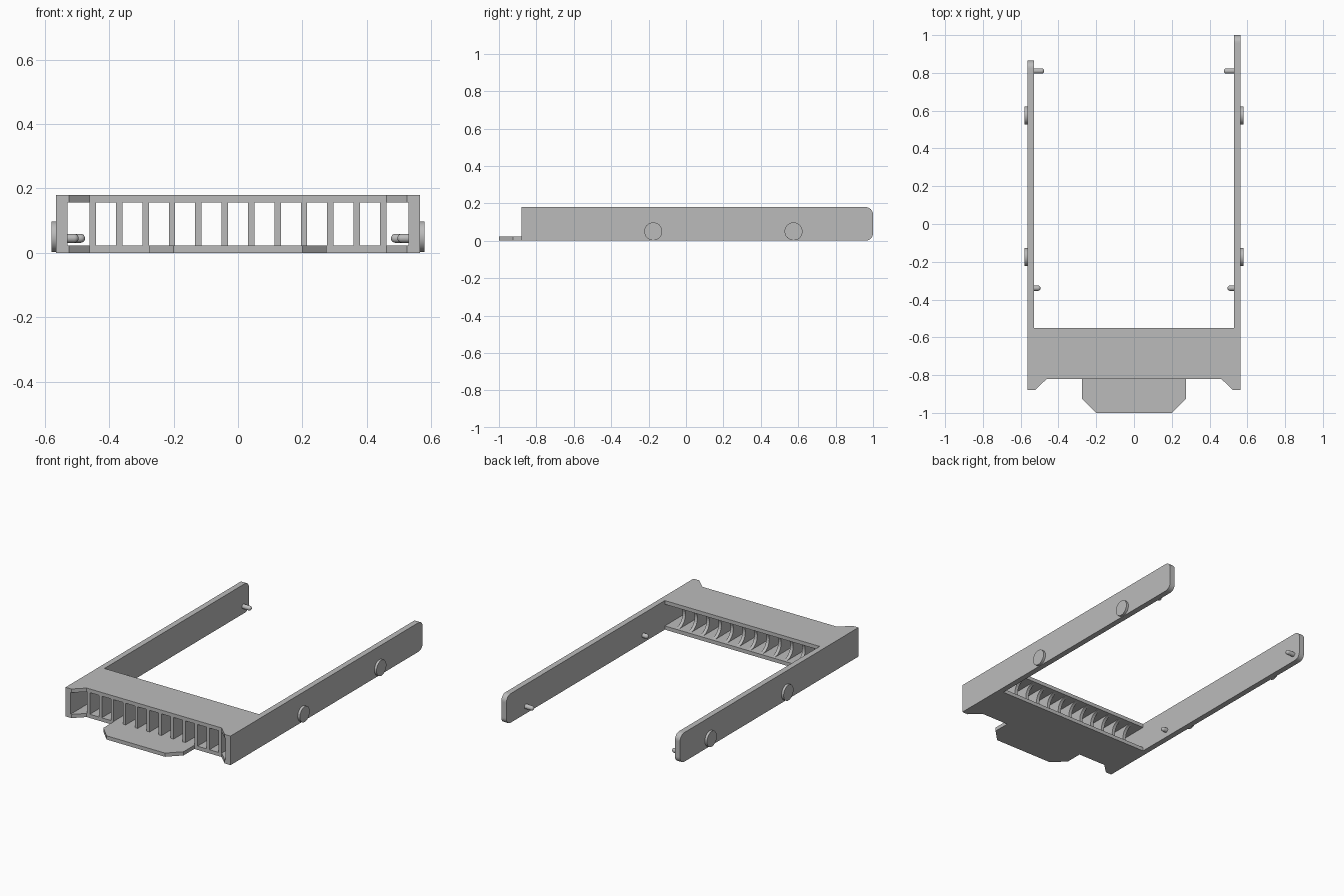
import bpy, bmesh, math
from mathutils import Matrix

if "Cube" in bpy.data.objects:
    bpy.data.objects.remove(bpy.data.objects["Cube"], do_unlink=True)

grey = bpy.data.materials.new("plain grey")
grey.use_nodes = True
colour = (0.5, 0.5, 0.5, 1)
grey.diffuse_color = colour
grey.node_tree.nodes["Principled BSDF"].inputs["Base Color"].default_value = colour

H, T = 0.18, 0.023          # overall height, plate thickness
OUT, INN = 0.565, 0.53      # outer and inner faces of the rails


def finish(name, bm, smooth=False):
    bmesh.ops.recalc_face_normals(bm, faces=bm.faces)
    mesh = bpy.data.meshes.new(name)
    bm.to_mesh(mesh)
    bm.free()
    mesh.materials.append(grey)
    ob = bpy.data.objects.new(name, mesh)
    bpy.context.collection.objects.link(ob)
    if smooth:
        bpy.ops.object.select_all(action='DESELECT')
        ob.select_set(True)
        bpy.context.view_layer.objects.active = ob
        bpy.ops.object.shade_smooth_by_angle(angle=math.radians(35))
    return ob


def prism(name, outline, lo, hi, axis):
    """Extrude an outline: (x, y) along z, or (y, z) along x."""
    bm = bmesh.new()
    place = (lambda a, b: (a, b, lo)) if axis == 'z' else (lambda a, b: (lo, a, b))
    face = bm.faces.new([bm.verts.new(place(*p)) for p in outline])
    new = bmesh.ops.extrude_face_region(bm, geom=[face])["geom"]
    step = (0, 0, hi - lo) if axis == 'z' else (hi - lo, 0, 0)
    bmesh.ops.translate(bm, vec=step, verts=[v for v in new if isinstance(v, bmesh.types.BMVert)])
    return finish(name, bm)


def arc(cy, cz, ry, rz, start, end, n):
    angles = [math.radians(start + (end - start) * i / n) for i in range(n + 1)]
    return [(cy + ry * math.cos(a), cz + rz * math.sin(a)) for a in angles]


def lathe_x(name, rings, y, z):
    """Round part along x from (x, radius) rings."""
    bm = bmesh.new()
    n = 32
    loops = [[bm.verts.new((x, y + r * math.cos(math.tau * i / n), z + r * math.sin(math.tau * i / n)))
              for i in range(n)] for x, r in rings]
    for a, b in zip(loops, loops[1:]):
        for i in range(n):
            bm.faces.new((a[i], a[(i + 1) % n], b[(i + 1) % n], b[i]))
    bm.faces.new(loops[0])
    bm.faces.new(loops[-1])
    return finish(name, bm, True)


# Side rails with rounded rear corners; the left one is longer
R = 0.04
for side, s, end in (("left", 1, 1.0), ("right", -1, 0.865)):
    outline = [(-0.88, H), (-0.88, 0)]
    outline += arc(end - R, R, R, R, -90, 0, 8) + arc(end - R, H - R, R, R, 0, 90, 8)
    prism(side + "_rail", outline, *sorted((s * INN, s * OUT)), 'x')
    # Outer discs
    for place, y in (("front", -0.175), ("rear", 0.575)):
        lathe_x(f"{side}_{place}_disc", [(s * (OUT - 0.01), 0.048), (s * 0.58, 0.048)], y, 0.05)
    # Inner round-tipped pins
    for place, y, tip in (("front", -0.34, 0.495), ("rear", 0.81, 0.475)):
        r = 0.014
        dome = [(s * (tip + r - r * math.sin(a)), r * math.cos(a))
                for a in (math.radians(d) for d in (0, 20, 40, 60, 80))]
        lathe_x(f"{side}_{place}_pin", [(s * (INN + 0.01), r)] + dome, y, 0.045)

# Top and bottom plates with slanted front horns
half = [(INN, -0.55), (INN, -0.88), (0.525, -0.88), (0.462, -0.82)]
plate = half + [(-x, y) for x, y in reversed(half)]
prism("top_plate", plate, H - T, H, 'z')
prism("bottom_plate", plate, 0, T, 'z')

# Pull tab
tab = [(0.275, -0.82), (0.275, -0.925), (0.2, -1.0)]
prism("pull_tab", tab + [(-x, y) for x, y in reversed(tab)], 0, T, 'z')

# Grille ribs with a scooped rear edge
rib = [(-0.82, H - T), (-0.82, T)] + arc(-0.56, H / 2, 0.065, H / 2 - T, 270, 90, 16)
for i in range(12):
    x = -0.451 + 0.082 * i
    prism(f"grille_rib_{i + 1}", rib, x - 0.01, x + 0.01, 'x')
